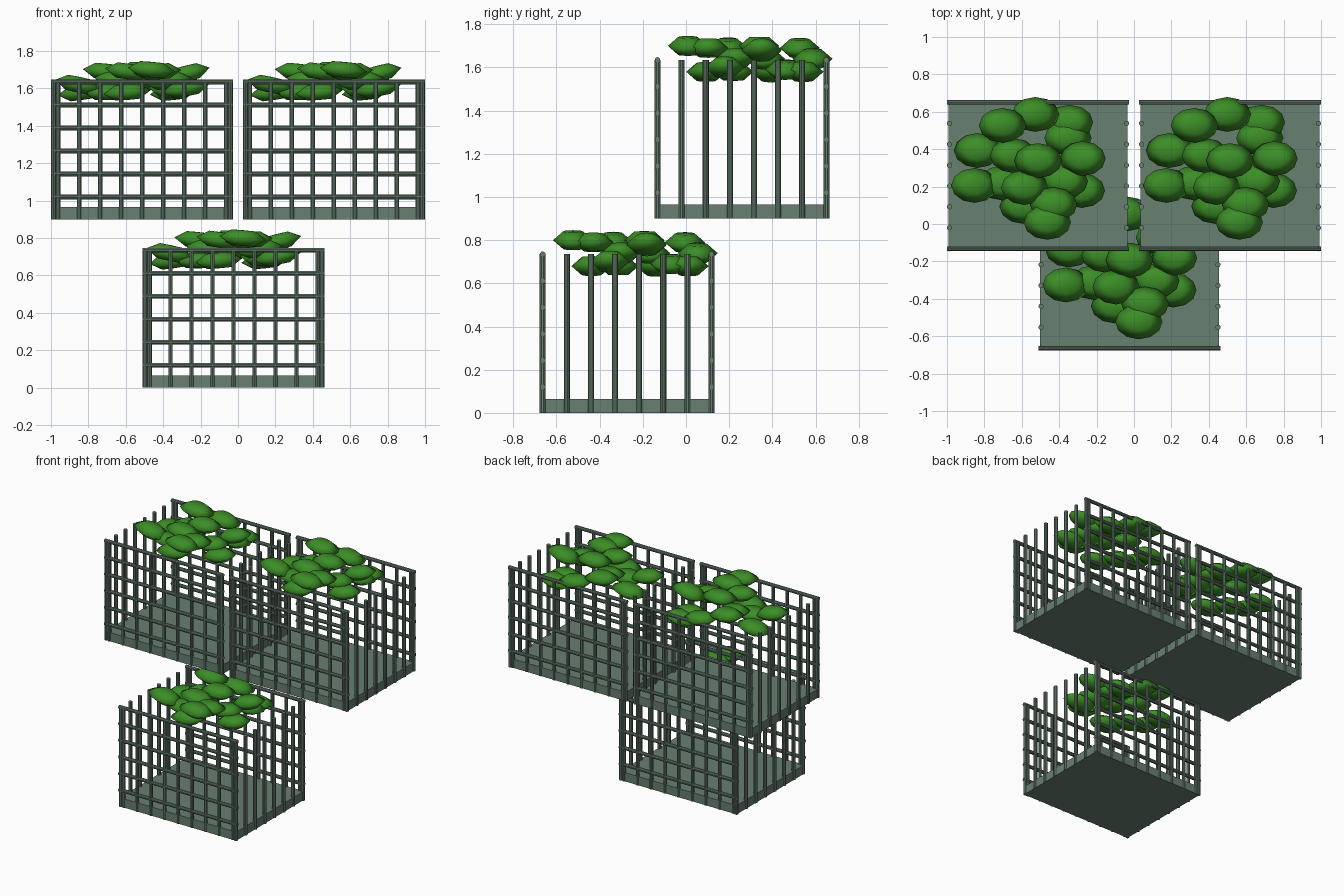
import bpy, bmesh, math
from mathutils import Matrix, Vector

if "Cube" in bpy.data.objects:
    bpy.data.objects.remove(bpy.data.objects["Cube"])


def material(name, rgb):
    m = bpy.data.materials.new(name)
    m.diffuse_color = (*rgb, 1)
    m.use_nodes = True
    m.node_tree.nodes["Principled BSDF"].inputs["Base Color"].default_value = m.diffuse_color
    return m


METAL = material("grey_green_metal", (0.14, 0.215, 0.165))
LEAF = material("leaf_green", (0.045, 0.27, 0.02))


def finish(bm, name, mat, origin):
    bmesh.ops.recalc_face_normals(bm, faces=bm.faces)
    me = bpy.data.meshes.new(name)
    bm.to_mesh(me)
    bm.free()
    me.materials.append(mat)
    ob = bpy.data.objects.new(name, me)
    ob.location = origin
    bpy.context.collection.objects.link(ob)
    return ob


def rod(bm, a, b, r):
    a, b = Vector(a), Vector(b)
    d = b - a
    rot = d.to_track_quat('Z', 'Y').to_matrix().to_4x4()
    bmesh.ops.create_cone(bm, cap_ends=True, segments=10, radius1=r, radius2=r,
                          depth=d.length, matrix=Matrix.Translation((a + b) / 2) @ rot)


def lens(bm, x, y, z, tilt):
    # flattened round leaf clump: pole, shoulder and rim rings
    rx, ry, h, n = 0.127, 0.093, 0.042, 12
    place = Matrix.Translation((x, y, z)) @ Matrix.Rotation(math.radians(tilt), 4, 'Y')
    rings = []
    for f, t in ((0.5, -0.97), (1, 0), (0.5, 0.97)):
        rings.append([bm.verts.new(place @ Vector((rx * f * math.cos(2 * math.pi * i / n),
                                                   ry * f * math.sin(2 * math.pi * i / n),
                                                   h * t))) for i in range(n)])
    for lo, hi in zip(rings, rings[1:]):
        for i in range(n):
            j = (i + 1) % n
            bm.faces.new((lo[i], lo[j], hi[j], hi[i]))
    for ring, t in ((rings[0], -1), (rings[2], 1)):
        pole = bm.verts.new(place @ Vector((0, 0, h * t)))
        for i in range(n):
            bm.faces.new((ring[i], ring[(i + 1) % n], pole))


HX, HY, TOP, R = 0.473, 0.391, 0.735, 0.014

# leaf clumps: x, y, z, tilt
CLUMPS = [
    (-0.19, 0.268, 0.79, 6), (-0.014, 0.327, 0.74, 8), (0.168, 0.285, 0.68, -6),
    (-0.324, 0.134, 0.68, -8), (0.238, 0.091, 0.78, -14), (0.0, 0.08, 0.80, 0),
    (-0.131, 0.107, 0.74, 8), (-0.34, -0.053, 0.72, 12), (-0.19, -0.04, 0.68, 0),
    (-0.072, -0.064, 0.79, 8), (0.233, -0.08, 0.70, -10), (0.14, -0.03, 0.74, -8),
    (0.083, -0.155, 0.79, -4), (0.05, -0.25, 0.80, 5), (-0.08, -0.165, 0.68, -5),
    (0.16, 0.20, 0.69, 6),
]


def crate(label, origin):
    # solid tray at the bottom
    bm = bmesh.new()
    bmesh.ops.create_cube(bm, size=1, matrix=Matrix.Translation((0, 0, 0.0325)) @
                          Matrix.Diagonal((2 * HX + 0.01, 2 * HY + 0.012, 0.065, 1)))
    finish(bm, label + "_tray", METAL, origin)

    # posts along the two open sides
    bm = bmesh.new()
    for s in (-1, 1):
        for i in range(8):
            y = -HY + 2 * HY * i / 7
            rod(bm, (s * HX, y, 0), (s * HX, y, TOP), R)
    finish(bm, label + "_side_posts", METAL, origin)

    # front and back lattices
    for s, end in ((-1, "front"), (1, "back")):
        bm = bmesh.new()
        for i in range(9):
            x = -0.449 + 0.898 * i / 8
            rod(bm, (x, s * HY, 0), (x, s * HY, TOP), 0.0125)
        for i in range(6):
            z = TOP - 0.123 * i
            rod(bm, (-0.486, s * HY, z), (0.486, s * HY, z), 0.013)
        finish(bm, label + "_" + end + "_lattice", METAL, origin)

    # foliage heap
    bm = bmesh.new()
    for c in CLUMPS:
        lens(bm, *c)
    ob = finish(bm, label + "_foliage", LEAF, origin)
    for p in ob.data.polygons:
        p.use_smooth = True


crate("lower_crate", (-0.024, -0.273, 0))
crate("upper_left_crate", (-0.513, 0.259, 0.9))
crate("upper_right_crate", (0.513, 0.259, 0.9))
